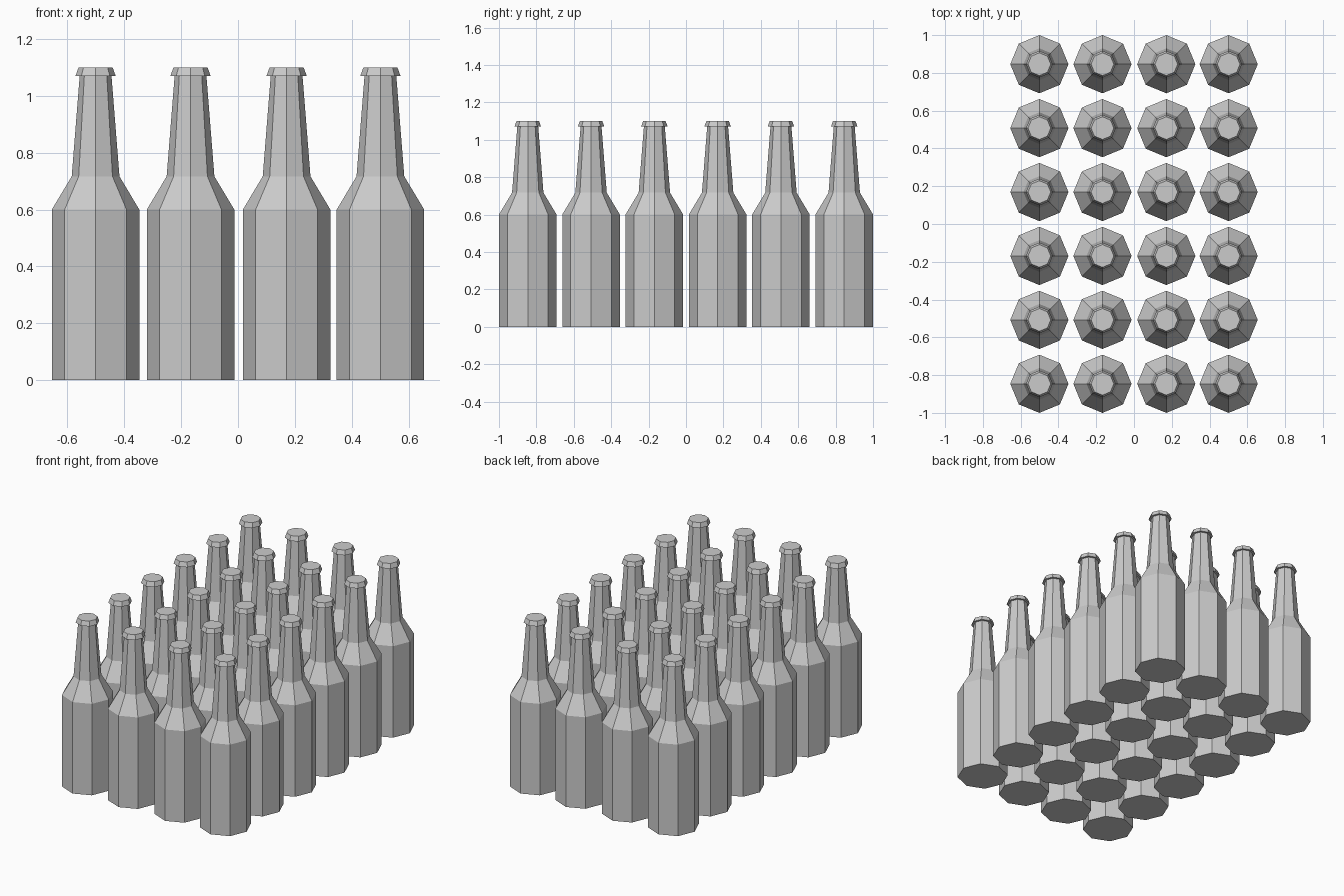
import bpy
import bmesh
from math import cos, sin, tau

cube = bpy.data.objects.get("Cube")
if cube:
    bpy.data.objects.remove(cube, do_unlink=True)

SIDES = 8
# (radius, height) from base to mouth
PROFILE = [(0.154, 0), (0.154, 0.6), (0.084, 0.717), (0.056, 1.07),
           (0.071, 1.07), (0.06, 1.1)]
COLUMNS = [-0.501, -0.167, 0.171, 0.501]
ROWS = 6
ROW_STEP = 0.3384

GREY = (0.6, 0.6, 0.6, 1)
glass = bpy.data.materials.new("light_grey")
glass.use_nodes = True
glass.diffuse_color = GREY
for node in glass.node_tree.nodes:
    if node.type == 'BSDF_PRINCIPLED':
        node.inputs["Base Color"].default_value = GREY


def bottle_mesh():
    """Eight-sided bottle: body, shoulder, tapered neck and flared lip."""
    bm = bmesh.new()
    rings = [[bm.verts.new((r * cos(tau * i / SIDES), r * sin(tau * i / SIDES), z))
              for i in range(SIDES)] for r, z in PROFILE]
    for low, high in zip(rings, rings[1:]):
        for i in range(SIDES):
            j = (i + 1) % SIDES
            bm.faces.new((low[i], low[j], high[j], high[i]))
    bm.faces.new(rings[0][::-1])
    bm.faces.new(rings[-1])
    bmesh.ops.recalc_face_normals(bm, faces=bm.faces)
    mesh = bpy.data.meshes.new("bottle")
    bm.to_mesh(mesh)
    bm.free()
    mesh.materials.append(glass)
    return mesh


# Crate layout of bottles sharing one mesh
mesh = bottle_mesh()
for row in range(ROWS):
    for col, x in enumerate(COLUMNS):
        bottle = bpy.data.objects.new(f"bottle_row{row + 1}_column{col + 1}", mesh)
        bottle.location = (x, (row - (ROWS - 1) / 2) * ROW_STEP, 0)
        bpy.context.collection.objects.link(bottle)
